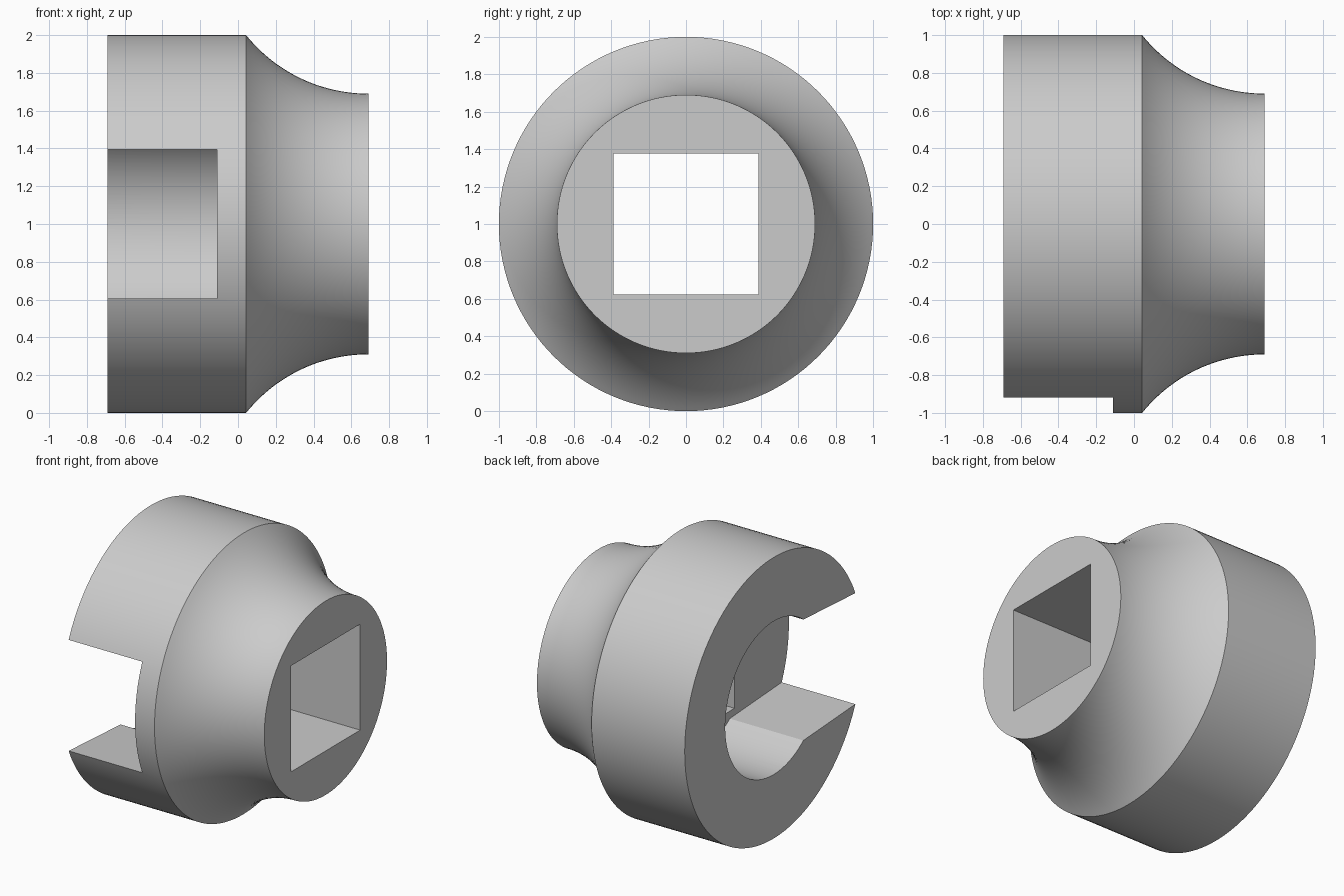
import bpy, bmesh, math
from mathutils import Vector

cube = bpy.data.objects.get("Cube")
if cube:
    bpy.data.objects.remove(cube, do_unlink=True)

CENTRE = Vector((0, 0, 1))
LEFT, SHOULDER, RIGHT = -0.69, 0.043, 0.69
RIM, NECK, BORE = 1.0, 0.69, 0.545
FLOOR = -0.11

grey = bpy.data.materials.new("plain grey")
grey.use_nodes = True
colour = (0.6, 0.6, 0.6, 1)
grey.diffuse_color = colour
grey.node_tree.nodes["Principled BSDF"].inputs["Base Color"].default_value = colour


def make_object(name, bm):
    bmesh.ops.recalc_face_normals(bm, faces=bm.faces)
    mesh = bpy.data.meshes.new(name)
    bm.to_mesh(mesh)
    bm.free()
    mesh.materials.append(grey)
    obj = bpy.data.objects.new(name, mesh)
    obj.location = CENTRE
    bpy.context.collection.objects.link(obj)
    return obj


def prism(name, outline, x0, x1):
    """Extrude a (y, z) outline along x."""
    bm = bmesh.new()
    face = bm.faces.new([bm.verts.new((x0, y, z)) for y, z in outline])
    ext = bmesh.ops.extrude_face_region(bm, geom=[face])
    moved = [v for v in ext["geom"] if isinstance(v, bmesh.types.BMVert)]
    bmesh.ops.translate(bm, verts=moved, vec=(x1 - x0, 0, 0))
    return make_object(name, bm)


# Turned body: straight drum, then a concave arc ending level at the neck
run, drop = RIGHT - SHOULDER, RIM - NECK
arc_radius = (run ** 2 + drop ** 2) / (2 * drop)
sweep = math.asin(run / arc_radius)
profile = [(LEFT, 0), (LEFT, RIM)]
for i in range(25):
    a = sweep * (1 - i / 24)
    profile.append((RIGHT - arc_radius * math.sin(a),
                    NECK + arc_radius * (1 - math.cos(a))))
profile.append((RIGHT, 0))

bm = bmesh.new()
verts = [bm.verts.new((x, 0, r)) for x, r in profile]
edges = [bm.edges.new(pair) for pair in zip(verts, verts[1:])]
bmesh.ops.spin(bm, geom=verts + edges, cent=(0, 0, 0), axis=(1, 0, 0),
               angle=math.tau, steps=128)
bmesh.ops.remove_doubles(bm, verts=bm.verts, dist=1e-4)
body = make_object("socket_body", bm)

# Round bore joined to a side slot that narrows slightly outwards
half_in, half_out = 0.43, 0.384
start = math.asin(half_in / BORE)
keyhole = [(-1.1, -half_out)]
for i in range(97):
    a = math.pi + start + (math.tau - 2 * start) * i / 96
    keyhole.append((BORE * math.cos(a), BORE * math.sin(a)))
keyhole.append((-1.1, half_out))
bore_cutter = prism("bore_and_slot_cutter", keyhole, -1, FLOOR)

# Square drive hole through the neck
w, h = 0.388, 0.377
square_cutter = prism("square_hole_cutter",
                      [(-w, -h), (w, -h), (w, h), (-w, h)], -0.2, 1)

bpy.ops.object.select_all(action="DESELECT")
bpy.context.view_layer.objects.active = body
body.select_set(True)
for cutter in (bore_cutter, square_cutter):
    cutter.hide_render = True
    mod = body.modifiers.new(cutter.name, "BOOLEAN")
    mod.operation = "DIFFERENCE"
    mod.solver = "EXACT"
    mod.object = cutter
    bpy.ops.object.modifier_apply(modifier=mod.name)
    bpy.data.objects.remove(cutter, do_unlink=True)

bpy.ops.object.shade_smooth_by_angle(angle=math.radians(30))
